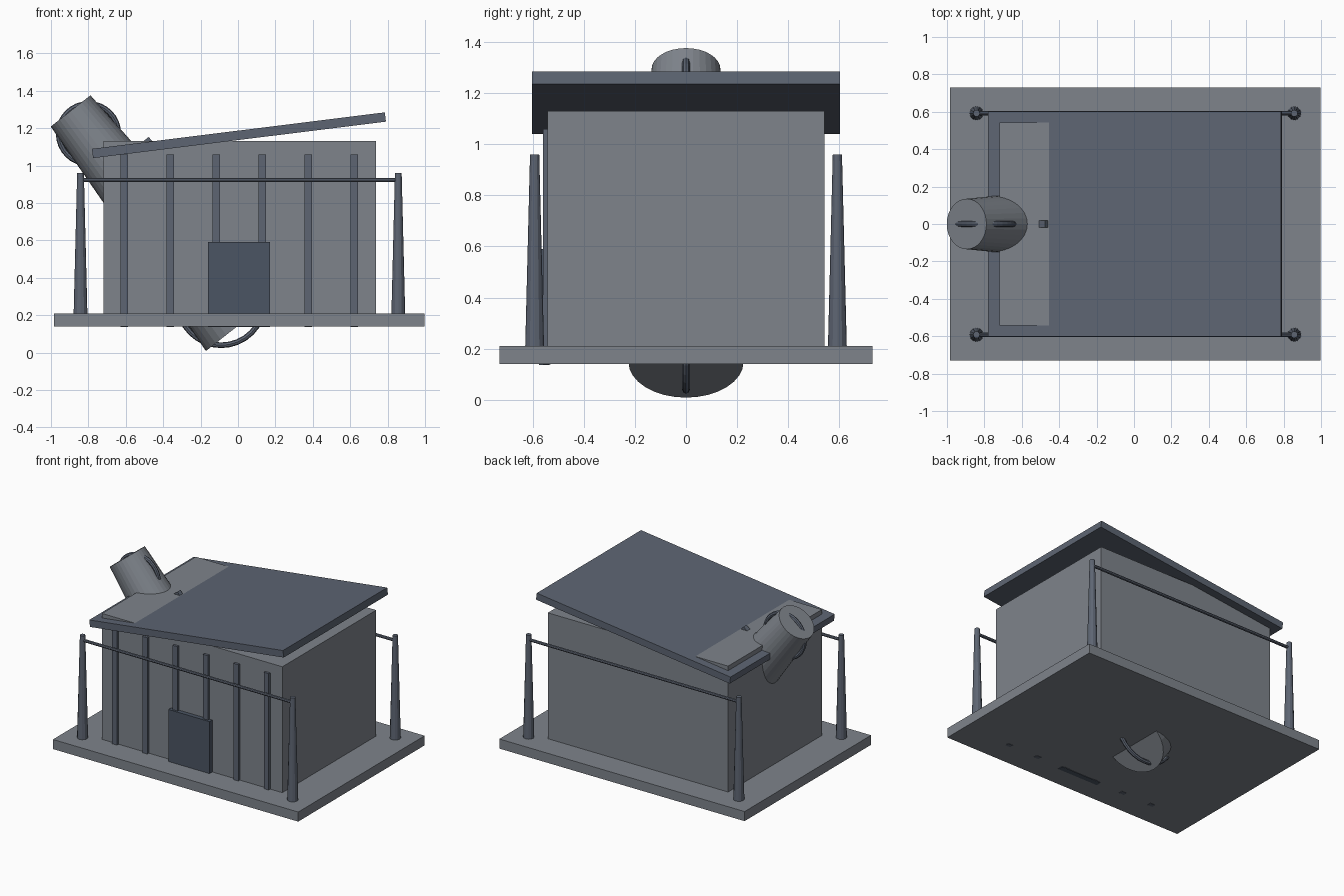
import bpy
import math
from mathutils import Vector

if "Cube" in bpy.data.objects:
    bpy.data.objects.remove(bpy.data.objects["Cube"])


def material(name, rgb):
    m = bpy.data.materials.new(name)
    m.diffuse_color = (*rgb, 1)
    m.use_nodes = True
    m.node_tree.nodes["Principled BSDF"].inputs["Base Color"].default_value = m.diffuse_color
    return m


STONE = material("stone_grey", (0.21, 0.23, 0.26))
SLATE = material("slate", (0.11, 0.13, 0.17))
DARK = material("dark_slate", (0.07, 0.09, 0.125))


def finish(name, mat):
    ob = bpy.context.object
    ob.name = name
    ob.data.materials.append(mat)
    return ob


def box(name, lo, hi, mat):
    lo, hi = Vector(lo), Vector(hi)
    bpy.ops.mesh.primitive_cube_add(size=1, location=(lo + hi) / 2)
    ob = finish(name, mat)
    ob.scale = hi - lo
    return ob


def cone(name, centre, r1, r2, depth, sides, mat, tilt=0.0):
    bpy.ops.mesh.primitive_cone_add(vertices=sides, radius1=r1, radius2=r2, depth=depth,
                                    location=centre, rotation=(0, tilt, 0))
    return finish(name, mat)


# Base slab and hut body
box("base_slab", (-0.985, -0.73, 0.14), (0.998, 0.73, 0.21), STONE)
box("hut_body", (-0.72, -0.542, 0.18), (0.738, 0.542, 1.13), STONE)

# Sloping roof
roof = box("roof", (-0.784, -0.602, 1.137), (0.794, 0.602, 1.187), SLATE)
roof.rotation_euler.y = -math.radians(7.1)

# Front battens and door
for i in range(6):
    x = -0.607 + i * 0.2455
    box(f"batten_{i + 1}", (x - 0.02, -0.56, 0.138), (x + 0.02, -0.53, 1.06), SLATE)
box("door", (-0.16, -0.574, 0.137), (0.172, -0.534, 0.59), DARK)

# Tapered corner posts with a rail along the front and back
for y, side in ((-0.592, "front"), (0.592, "back")):
    for x, end in ((-0.842, "left"), (0.857, "right")):
        cone(f"{side}_{end}_post", (x, y, 0.58), 0.037, 0.018, 0.76, 12, SLATE)
    cone(f"{side}_rail", (0.0075, y, 0.922), 0.011, 0.011, 1.70, 8, SLATE, math.pi / 2)

# Leaning tapered barrel running through the hut
TILT = math.radians(-38.2)
top = Vector((-0.895, 0, 1.292))
axis = Vector((-math.sin(TILT), 0, -math.cos(TILT)))
across = Vector((math.cos(TILT), 0, -math.sin(TILT)))
LENGTH, R_TOP, R_BOTTOM = 1.456, 0.135, 0.225
cone("leaning_barrel", top + axis * LENGTH / 2, R_BOTTOM, R_TOP, LENGTH, 32, STONE, TILT)

# Upright hoops that cut through the barrel
for i, t in enumerate((0.155, 0.728, 1.301)):
    radius = R_TOP + (R_BOTTOM - R_TOP) * t / LENGTH + 0.015
    bpy.ops.mesh.primitive_torus_add(major_radius=radius, minor_radius=0.015,
                                     major_segments=32, minor_segments=8,
                                     location=top + axis * t, rotation=(math.pi / 2, 0, 0))
    finish(f"barrel_hoop_{i + 1}", SLATE)

# Peg sticking out of the barrel through the roof
bpy.ops.mesh.primitive_cube_add(size=1, location=top + axis * 0.395 + across * 0.12,
                                rotation=(0, TILT, 0))
finish("barrel_peg", SLATE).scale = (0.245, 0.036, 0.055)
